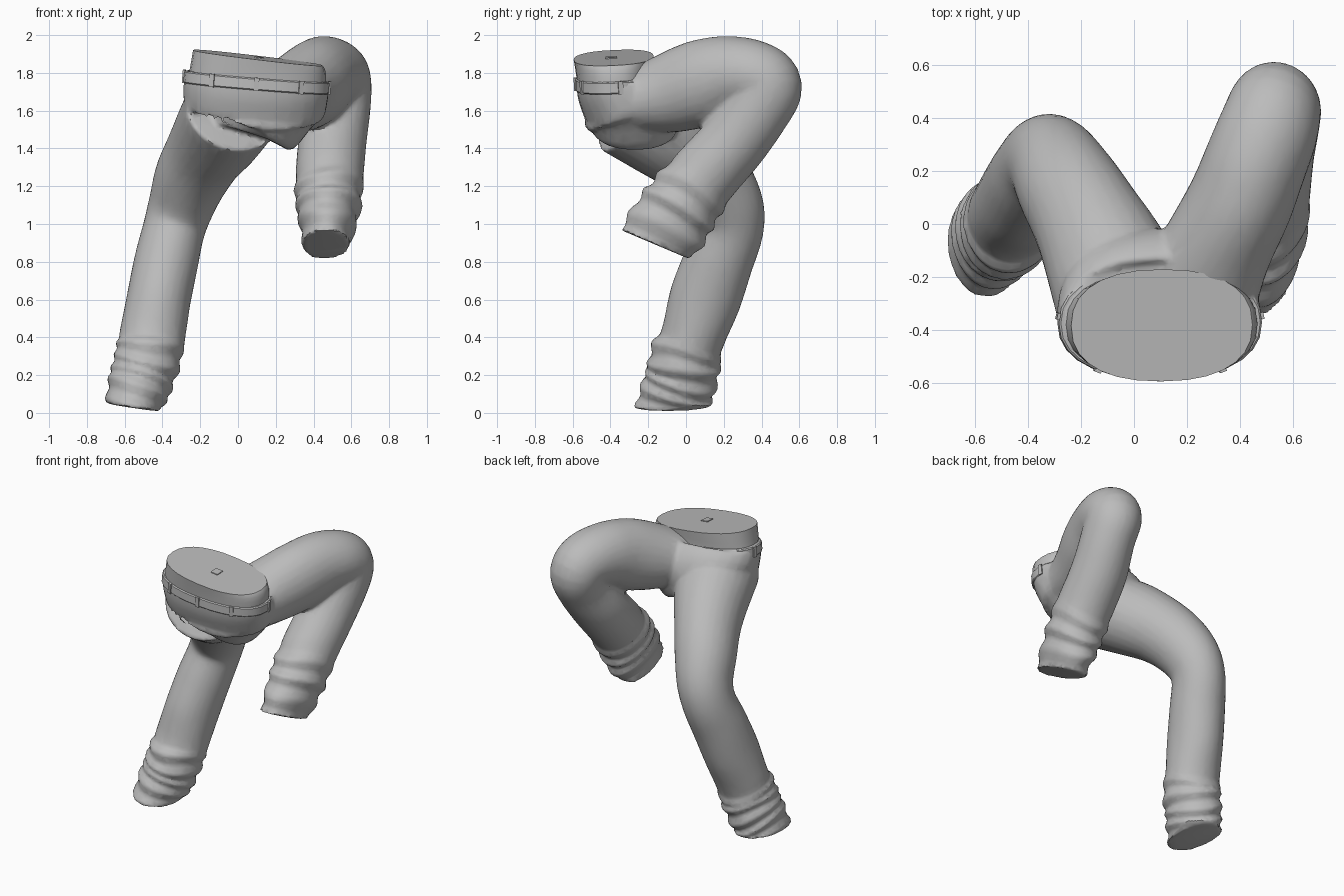
import bpy, bmesh, math
from mathutils import Vector

cube = bpy.data.objects.get("Cube")
if cube:
    bpy.data.objects.remove(cube, do_unlink=True)

# One plain cloth colour
cloth = bpy.data.materials.new("grey_cloth")
cloth.use_nodes = True
cloth.diffuse_color = (0.5, 0.5, 0.5, 1)
cloth.node_tree.nodes["Principled BSDF"].inputs["Base Color"].default_value = (0.5, 0.5, 0.5, 1)
cloth.node_tree.nodes["Principled BSDF"].inputs["Roughness"].default_value = 0.8

SIDES = 28


def finish(bm, name):
    bmesh.ops.recalc_face_normals(bm, faces=bm.faces)
    mesh = bpy.data.meshes.new(name)
    bm.to_mesh(mesh)
    bm.free()
    obj = bpy.data.objects.new(name, mesh)
    bpy.context.collection.objects.link(obj)
    mesh.materials.append(cloth)
    return obj


def activate(obj):
    bpy.ops.object.select_all(action='DESELECT')
    obj.select_set(True)
    bpy.context.view_layer.objects.active = obj


def smooth(obj, angle):
    activate(obj)
    bpy.ops.object.shade_smooth_by_angle(angle=math.radians(angle))


def spline(p, i, t):
    """Catmull-Rom value between control rings i and i + 1."""
    a, b, c, d = (p[max(0, min(len(p) - 1, j))] for j in (i - 1, i, i + 1, i + 2))
    return [0.5 * (2 * q + (r - o) * t + (2 * o - 5 * q + 4 * r - s) * t * t
                   + (3 * q - o - 3 * r + s) * t ** 3) for o, q, r, s in zip(a, b, c, d)]


def rounded(v, power):
    """Superellipse coordinate: power below 1 squares the section off."""
    return math.copysign(abs(v) ** power, v)


def add_loft(bm, rings, steps=6, start=None, end=None, cuff=None, power=1.0):
    """Skin rings (x, y, z, lateral radius, sagittal radius) and cap the ends."""
    last = len(rings) - 1
    samples = [(i + k / steps, spline(rings, i, k / steps))
               for i in range(last) for k in range(steps)] + [(last, list(rings[-1]))]
    loops = []
    for n, (u, s) in enumerate(samples):
        before = Vector(samples[max(n - 1, 0)][1][:3])
        after = Vector(samples[min(n + 1, len(samples) - 1)][1][:3])
        axis = (after - before).normalized()
        if start and u < 1:
            axis = Vector(start).normalized().lerp(axis, u).normalized()
        if end and u > last - 1:
            axis = axis.lerp(Vector(end).normalized(), u - last + 1).normalized()
        side = Vector((1, 0, 0))
        side = (side - axis * side.dot(axis)).normalized()
        up = axis.cross(side)
        loop = []
        for k in range(SIDES):
            a = math.tau * k / SIDES
            fold = 1
            if cuff is not None and u > cuff:
                # bunched cloth folds that wander round the shin
                fade = min(1, (u - cuff) * 1.5)
                fold += 0.07 * fade * math.sin(u * 7.5 + 1.3 * math.sin(a + u) + 0.8 * math.sin(2 * a + 1))
            p = Vector(s[:3]) + (side * rounded(math.cos(a), power) * s[3]
                                 + up * rounded(math.sin(a), power) * s[4]) * fold
            loop.append(bm.verts.new(p))
        loops.append(loop)
    for lo, hi in zip(loops, loops[1:]):
        for k in range(SIDES):
            j = (k + 1) % SIDES
            bm.faces.new((lo[k], lo[j], hi[j], hi[k]))
    bm.faces.new(loops[0])
    bm.faces.new(loops[-1])


# Trousers: pelvis and both legs fused into one cloth surface
right_leg = [(-.03, -.33, 1.60, .26, .24), (-.10, -.14, 1.49, .24, .24),
             (-.18, .02, 1.37, .21, .22), (-.25, .14, 1.24, .195, .205),
             (-.30, .22, 1.10, .175, .19), (-.34, .23, .97, .165, .18),
             (-.38, .17, .80, .17, .185), (-.42, .10, .60, .17, .19),
             (-.455, .035, .40, .175, .17), (-.475, .0, .30, .175, .19),
             (-.505, -.02, .20, .17, .19), (-.53, -.045, .12, .165, .19),
             (-.56, -.07, .03, .14, .2)]
left_leg = [(.20, -.34, 1.635, .25, .15), (.31, -.10, 1.69, .21, .21),
            (.40, .08, 1.745, .2, .23), (.455, .22, 1.785, .195, .212),
            (.505, .35, 1.785, .19, .19), (.53, .425, 1.725, .178, .19),
            (.53, .37, 1.60, .17, .18), (.5, .25, 1.43, .18, .18),
            (.485, .10, 1.26, .18, .185), (.48, .0, 1.13, .175, .2),
            (.475, -.07, 1.03, .155, .21), (.47, -.16, .89, .125, .205)]
pelvis = [(.10, -.375, 1.785, .38, .207), (.095, -.345, 1.71, .385, .235),
          (.085, -.285, 1.62, .37, .27), (.07, -.27, 1.54, .28, .24),
          (.03, -.27, 1.49, .2, .19)]
bm = bmesh.new()
add_loft(bm, right_leg, end=(-.15, .02, -1), cuff=8)
add_loft(bm, left_leg, end=(0, -.39, -.92), cuff=8)
add_loft(bm, pelvis, start=(-.08, .05, -1), end=(-.3, 0, -1), power=0.88)
trousers = finish(bm, "trousers")
remesh = trousers.modifiers.new("Fuse", 'REMESH')
remesh.mode = 'VOXEL'
remesh.voxel_size = 0.014
relax = trousers.modifiers.new("Relax", 'SMOOTH')
relax.factor = 0.5
relax.iterations = 4
thin = trousers.modifiers.new("Simplify", 'DECIMATE')
thin.ratio = 0.2
activate(trousers)
for name in ("Fuse", "Relax", "Simplify"):
    bpy.ops.object.modifier_apply(modifier=name)
if not trousers.data.materials:
    trousers.data.materials.append(cloth)
smooth(trousers, 40)

# Closed waist rising out of the trousers
bm = bmesh.new()
add_loft(bm, [(.10, -.375, 1.73, .365, .198), (.105, -.38, 1.80, .362, .202),
              (.105, -.383, 1.88, .345, .212)], steps=3,
         start=(.08, -.05, 1), end=(.12, -.05, 1), power=0.85)
smooth(finish(bm, "waist"), 40)

# Waistband hugging the top of the trousers
BAND = Vector((.08, -.05, 1)).normalized()
band_c = Vector((.098, -.372, 1.75))
bm = bmesh.new()
add_loft(bm, [(*(band_c + BAND * h), a, b) for h, a, b in
              ((-.032, .382, .211), (-.026, .387, .217), (.026, .385, .214), (.032, .378, .207))],
         steps=1, start=BAND, end=BAND, power=0.88)
smooth(finish(bm, "waistband"), 40)

# Belt loops spaced round the waistband
bm = bmesh.new()
side = (Vector((1, 0, 0)) - BAND * BAND.x).normalized()
front = BAND.cross(side)
for deg in (5, 60, 120, 175, 235, 270, 305):
    a = math.radians(deg)
    c, s = rounded(math.cos(a), 0.88), rounded(math.sin(a), 0.88)
    p = band_c + side * c * .387 + front * s * .216
    out = (side * c / .387 + front * s / .216).normalized()
    along = BAND.cross(out)
    for v in bmesh.ops.create_cube(bm, size=1)["verts"]:
        v.co = p + out * v.co.x * .012 + along * v.co.y * .026 + BAND * v.co.z * .07
finish(bm, "belt_loops")

# Small plate in the middle of the waist cap
bm = bmesh.new()
for v in bmesh.ops.create_cube(bm, size=1)["verts"]:
    x, y = v.co.x * .05, v.co.y * .06
    v.co = Vector((.113 + x, -.395 + y, 1.88 - .12 * x + .05 * y + v.co.z * .008))
finish(bm, "waist_plate")
